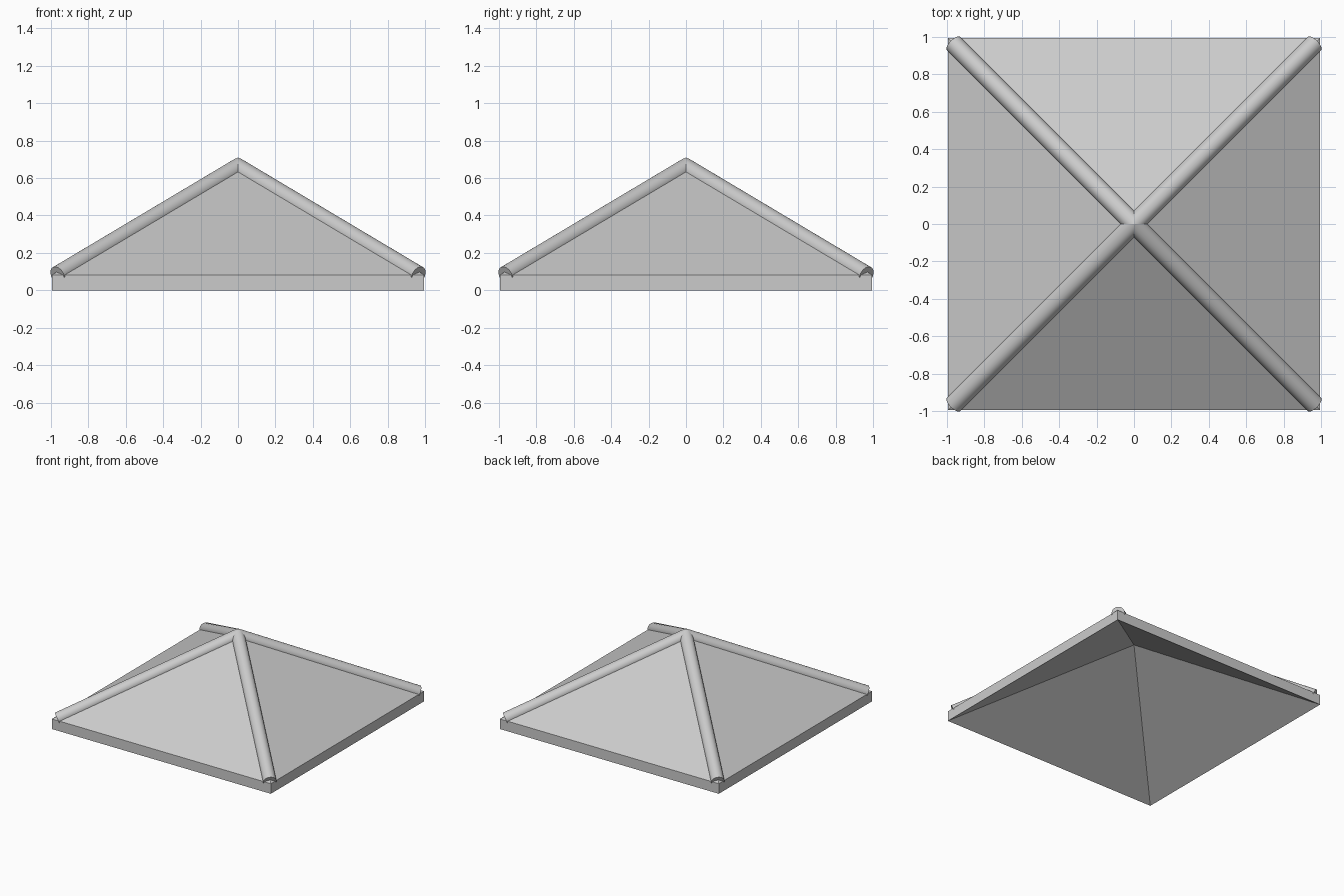
import bpy, bmesh
from math import sin, cos, pi, radians, hypot
from mathutils import Vector

if "Cube" in bpy.data.objects:
    bpy.data.objects.remove(bpy.data.objects["Cube"])

HALF = 0.995            # half width of the roof
EAVE = 0.083            # height of the vertical eave
INNER, OUTER = 0.59, 0.675   # heights of the inner and outer peaks
RADIUS, SEGMENTS = 0.05, 32  # ridge cap tube
AXIS_TOP, SLOPE = 0.655, 0.596
CAP_END = 0.965         # x and y where each cap stops

grey = bpy.data.materials.new("light grey")
grey.use_nodes = True
colour = (0.6, 0.6, 0.6, 1)
grey.diffuse_color = colour
grey.node_tree.nodes["Principled BSDF"].inputs["Base Color"].default_value = colour


def make_object(name, bm):
    bmesh.ops.recalc_face_normals(bm, faces=bm.faces)
    mesh = bpy.data.meshes.new(name)
    bm.to_mesh(mesh)
    bm.free()
    mesh.materials.append(grey)
    obj = bpy.data.objects.new(name, mesh)
    bpy.context.collection.objects.link(obj)
    return obj


# Hollow pyramid shell: outer slopes, eave walls and inner slopes
bm = bmesh.new()
corners = [(-1, -1), (1, -1), (1, 1), (-1, 1)]
low = [bm.verts.new((x * HALF, y * HALF, 0)) for x, y in corners]
high = [bm.verts.new((x * HALF, y * HALF, EAVE)) for x, y in corners]
inner_peak = bm.verts.new((0, 0, INNER))
outer_peak = bm.verts.new((0, 0, OUTER))
for i in range(4):
    j = (i + 1) % 4
    bm.faces.new((low[i], low[j], high[j], high[i]))
    bm.faces.new((high[i], high[j], outer_peak))
    bm.faces.new((low[j], low[i], inner_peak))
make_object("roof_shell", bm)


# Round ridge caps along the four hips, mitred together at the peak
def ridge_cap(name, sx, sy):
    out = Vector((sx, sy, 0)).normalized()
    side = Vector((-out.y, out.x, 0))
    axis = Vector((sx, sy, -SLOPE)).normalized()
    up = axis.cross(side)
    if up.z < 0:
        up.negate()
    peak = Vector((0, 0, AXIS_TOP))
    end = Vector((sx * CAP_END, sy * CAP_END, AXIS_TOP - SLOPE * CAP_END))
    bm = bmesh.new()
    top_ring, end_ring = [], []
    for k in range(SEGMENTS):
        a = 2 * pi * k / SEGMENTS
        offset = side * (RADIUS * cos(a)) + up * (RADIUS * sin(a))
        # slide along the axis until the point lies on the mitre plane
        slide = (abs(offset.dot(side)) - offset.dot(out)) / axis.dot(out)
        top_ring.append(bm.verts.new(peak + offset + axis * slide))
        end_ring.append(bm.verts.new(end + offset))
    for k in range(SEGMENTS):
        n = (k + 1) % SEGMENTS
        bm.faces.new((top_ring[k], top_ring[n], end_ring[n], end_ring[k]))
    bm.faces.new(end_ring)
    obj = make_object(name, bm)
    bpy.ops.object.select_all(action="DESELECT")
    obj.select_set(True)
    bpy.context.view_layer.objects.active = obj
    bpy.ops.object.shade_smooth_by_angle(angle=radians(30))


for side_name, sx in (("right", -1), ("left", 1)):
    for end_name, sy in (("front", -1), ("back", 1)):
        ridge_cap(f"ridge_cap_{end_name}_{side_name}", sx, sy)
